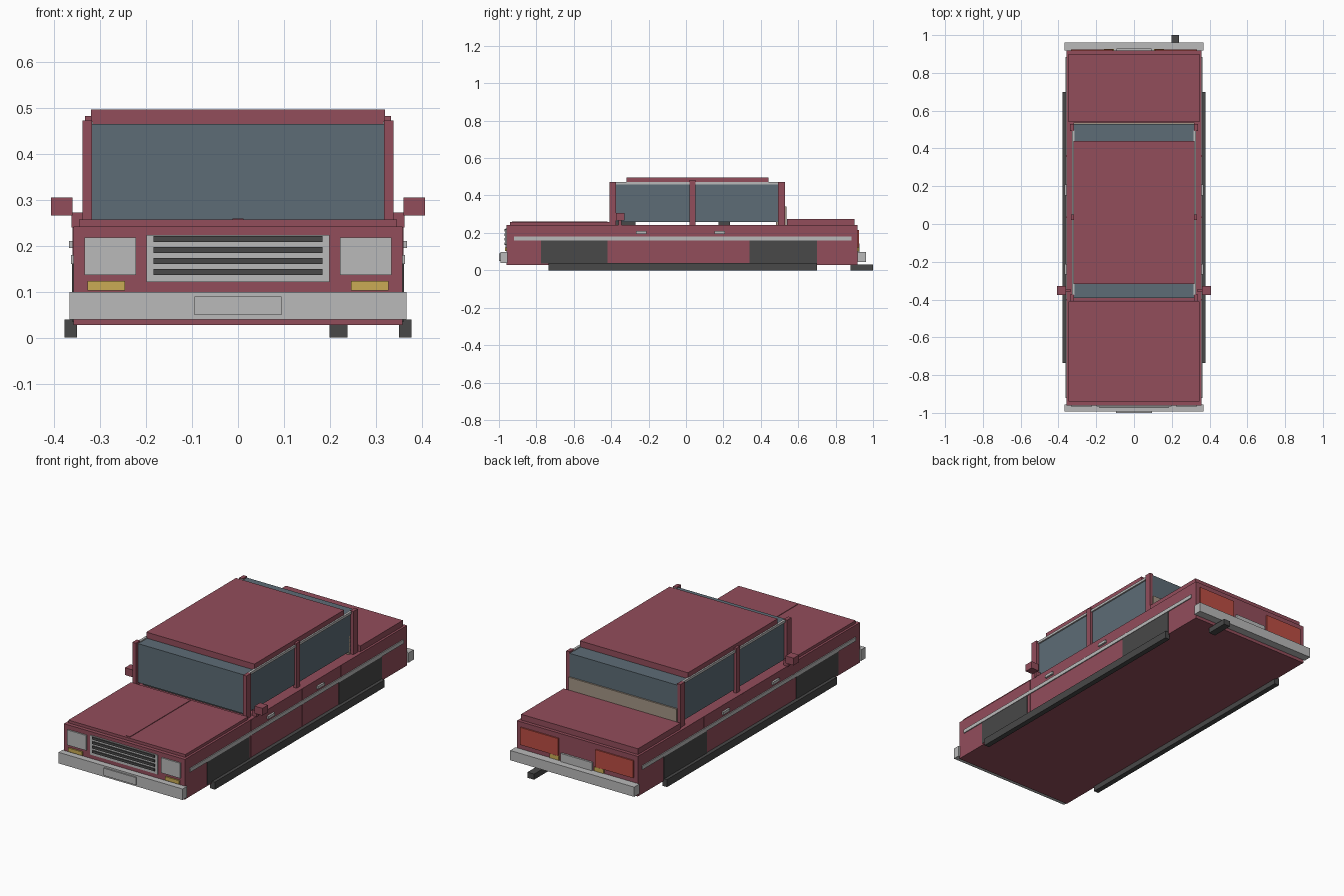
import bpy

cube = bpy.data.objects.get("Cube")
if cube:
    bpy.data.objects.remove(cube, do_unlink=True)


def material(name, rgb):
    mat = bpy.data.materials.new(name)
    mat.use_nodes = True
    color = (*rgb, 1.0)
    mat.diffuse_color = color
    mat.node_tree.nodes["Principled BSDF"].inputs["Base Color"].default_value = color
    return mat


RED = material("maroon paint", (0.29, 0.075, 0.105))
SILVER = material("silver trim", (0.49, 0.49, 0.49))
DARK = material("dark rubber", (0.065, 0.065, 0.065))
GLASS = material("blue grey glass", (0.11, 0.15, 0.18))
AMBER = material("amber lamp", (0.59, 0.41, 0.09))
LAMP = material("red lamp", (0.5, 0.075, 0.058))
BEIGE = material("beige shelf", (0.37, 0.3, 0.235))


def box(name, mat, xs, ys, zs):
    """Flat-sided block spanning the given ranges."""
    mesh = bpy.data.meshes.new(name)
    verts = [(x, y, z) for x in xs for y in ys for z in zs]
    faces = [(0, 1, 3, 2), (4, 6, 7, 5), (0, 4, 5, 1),
             (2, 3, 7, 6), (0, 2, 6, 4), (1, 5, 7, 3)]
    mesh.from_pydata(verts, [], faces)
    mesh.materials.append(mat)
    obj = bpy.data.objects.new(name, mesh)
    bpy.context.collection.objects.link(obj)
    return obj


def pair(name, mat, xs, ys, zs):
    """The same block on the left (+x) and the right (-x)."""
    box("left_" + name, mat, xs, ys, zs)
    box("right_" + name, mat, (-xs[1], -xs[0]), ys, zs)


def centred(name, mat, half, ys, zs):
    box(name, mat, (-half, half), ys, zs)


# Body, hood and trunk
centred("body", RED, 0.358, (-0.96, 0.918), (0.028, 0.242))
centred("hood", RED, 0.346, (-0.94, -0.41), (0.242, 0.257))
centred("hood_crease", RED, 0.012, (-0.93, -0.42), (0.257, 0.26))
centred("trunk_lid", RED, 0.346, (0.54, 0.90), (0.242, 0.273))

# Cabin
centred("cabin_glass", GLASS, 0.32, (-0.393, 0.53), (0.257, 0.465))
centred("roof", RED, 0.32, (-0.318, 0.44), (0.465, 0.497))
centred("rear_shelf", BEIGE, 0.32, (0.48, 0.538), (0.242, 0.34))
centred("dashboard", DARK, 0.3, (-0.375, -0.27), (0.242, 0.257))
centred("rear_seat", DARK, 0.28, (0.175, 0.235), (0.242, 0.257))
pair("front_pillar", RED, (0.318, 0.338), (-0.41, -0.373), (0.242, 0.473))
pair("middle_pillar", RED, (0.315, 0.333), (0.02, 0.05), (0.242, 0.482))
pair("rear_pillar", RED, (0.318, 0.338), (0.493, 0.53), (0.242, 0.473))
pair("window_trim", SILVER, (0.315, 0.328), (-0.375, 0.495), (0.458, 0.471))

# Sides
pair("side_strip", SILVER, (0.35, 0.363), (-0.92, 0.885), (0.16, 0.18))
pair("sill_runner", DARK, (0.35, 0.378), (-0.735, 0.70), (0.0, 0.04))
pair("mirror", RED, (0.36, 0.407), (-0.375, -0.328), (0.266, 0.305))
pair("mirror_arm", RED, (0.335, 0.362), (-0.36, -0.345), (0.24, 0.272))
for end, ys in (("front", (-0.775, -0.42)), ("rear", (0.34, 0.70))):
    pair(end + "_wheel_panel", DARK, (0.355, 0.361), ys, (0.035, 0.16))
for end, y in (("front", -0.24), ("rear", 0.18)):
    pair(end + "_door_handle", SILVER, (0.355, 0.368), (y - 0.028, y + 0.028), (0.195, 0.21))
for end, y in (("front", -0.40), ("middle", 0.035), ("rear", 0.36)):
    pair(end + "_door_seam", RED, (0.355, 0.36), (y - 0.004, y + 0.004), (0.04, 0.24))

# Front end
centred("grille", SILVER, 0.199, (-0.965, -0.95), (0.121, 0.224))
for i in range(4):
    z = 0.143 + i * 0.0238
    centred("grille_bar_%d" % (i + 1), DARK, 0.184, (-0.971, -0.96), (z - 0.0065, z + 0.0065))
pair("headlight", SILVER, (0.222, 0.334), (-0.967, -0.95), (0.137, 0.218))
pair("front_indicator", AMBER, (0.246, 0.328), (-0.967, -0.95), (0.103, 0.123))
centred("front_bumper", SILVER, 0.367, (-0.993, -0.955), (0.04, 0.099))
centred("front_plate", SILVER, 0.095, (-1.0, -0.99), (0.05, 0.09))

# Rear end
pair("tail_lamp", LAMP, (0.11, 0.334), (0.91, 0.925), (0.122, 0.215))
pair("rear_indicator", AMBER, (0.105, 0.16), (0.91, 0.926), (0.1, 0.122))
centred("rear_plate", SILVER, 0.093, (0.91, 0.928), (0.098, 0.142))
centred("rear_bumper", SILVER, 0.367, (0.918, 0.962), (0.045, 0.097))
box("exhaust", DARK, (0.199, 0.238), (0.88, 1.0), (0.0, 0.03))
